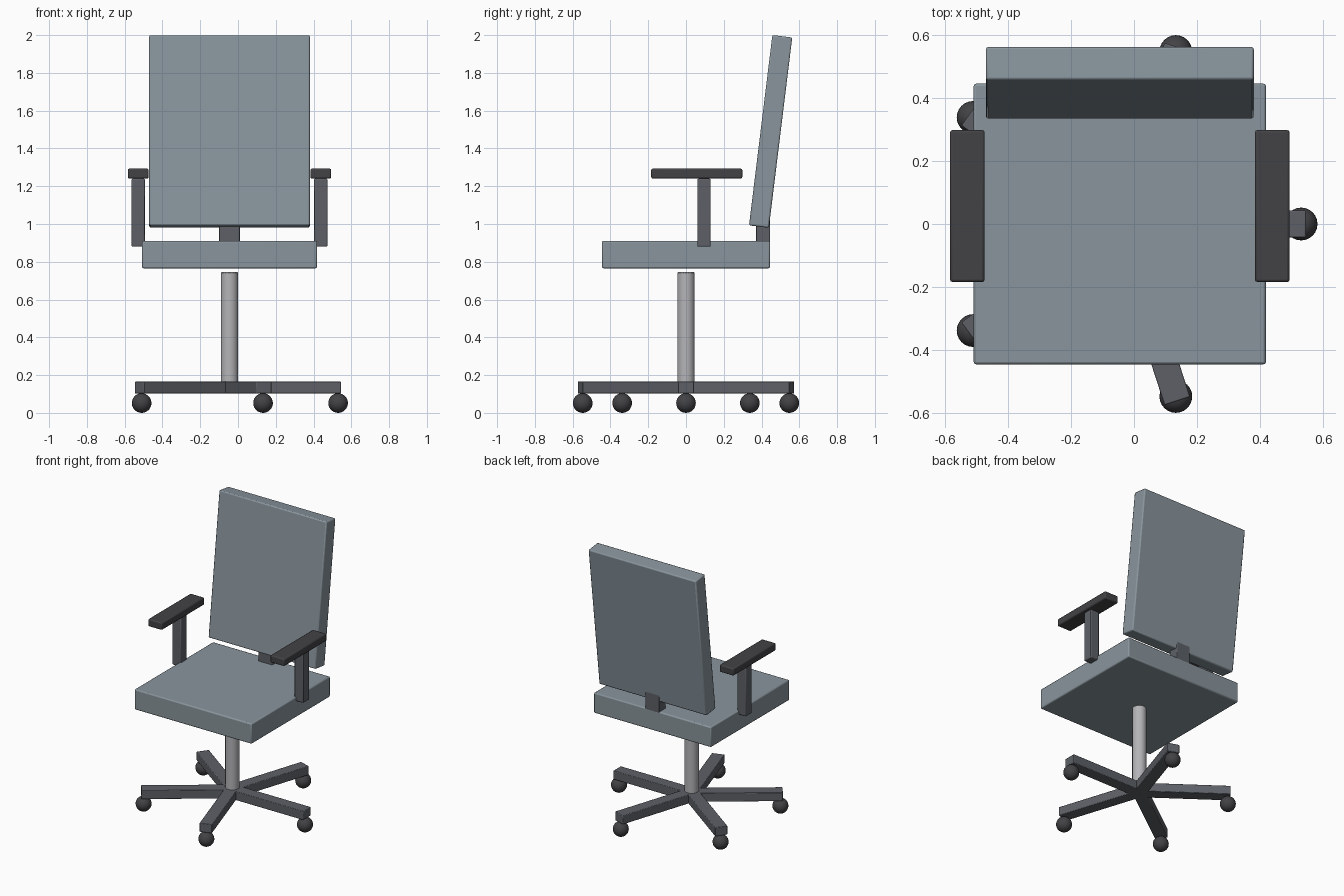
import bpy, math
from mathutils import Matrix, Vector

if "Cube" in bpy.data.objects:
    bpy.data.objects.remove(bpy.data.objects["Cube"])

CX = -0.045  # axis of the chair column


def material(name, r, g, b):
    m = bpy.data.materials.new(name)
    m.use_nodes = True
    m.diffuse_color = (r, g, b, 1)
    m.node_tree.nodes["Principled BSDF"].inputs["Base Color"].default_value = (r, g, b, 1)
    return m


fabric = material("blue grey fabric", 0.25, 0.30, 0.335)
frame = material("dark grey frame", 0.11, 0.118, 0.135)
plastic = material("black plastic", 0.055, 0.054, 0.06)
metal = material("light metal", 0.46, 0.46, 0.48)


def finish(name, mat, bevel=0.0):
    ob = bpy.context.object
    ob.name = name
    ob.data.materials.append(mat)
    if bevel:
        mod = ob.modifiers.new("soft_edges", "BEVEL")
        mod.width, mod.segments, mod.limit_method = bevel, 2, "ANGLE"
    return ob


def box(name, center, size, mat, bevel=0.006, tilt=0.0, turn=0.0):
    bpy.ops.mesh.primitive_cube_add(size=1)
    bpy.context.object.data.transform(Matrix.Diagonal(Vector((*size, 1))))
    ob = finish(name, mat, bevel)
    ob.location = center
    ob.rotation_euler = (tilt, 0, turn)
    bpy.ops.object.shade_smooth_by_angle(angle=math.radians(30))
    return ob


# Seat, backrest and the bracket joining them
box("seat", (CX, 0, 0.838), (0.927, 0.89, 0.145), fabric, 0.008)
box("backrest", (CX, 0.448, 1.49), (0.85, 0.106, 1.015), fabric, 0.008, tilt=math.radians(-7))
box("back_bracket", (CX, 0.408, 0.94), (0.11, 0.073, 0.2), frame, 0.004)

# Armrests
for side, label in ((1, "left"), (-1, "right")):
    x = CX + side * 0.4835
    box(label + "_arm_post", (x, 0.095, 1.06), (0.07, 0.07, 0.36), frame)
    box(label + "_arm_pad", (x, 0.057, 1.267), (0.11, 0.482, 0.053), plastic, 0.008)

# Column
bpy.ops.mesh.primitive_cylinder_add(vertices=32, radius=0.046, depth=0.605, location=(CX, 0, 0.443))
finish("column", metal, 0.006)
bpy.ops.object.shade_smooth_by_angle(angle=math.radians(30))

# Five-legged base with ball castors
for i in range(5):
    a = math.radians(72 * i)
    d = Vector((math.cos(a), math.sin(a), 0))
    hub = Vector((CX, 0, 0))
    box(f"base_leg_{i + 1}", hub + d * 0.295 + Vector((0, 0, 0.134)), (0.59, 0.085, 0.063), frame, 0.004, turn=a)
    bpy.ops.mesh.primitive_uv_sphere_add(segments=24, ring_count=14, radius=0.052,
                                         location=hub + d * 0.575 + Vector((0, 0, 0.052)))
    finish(f"castor_{i + 1}", plastic)
    bpy.ops.object.shade_smooth()
